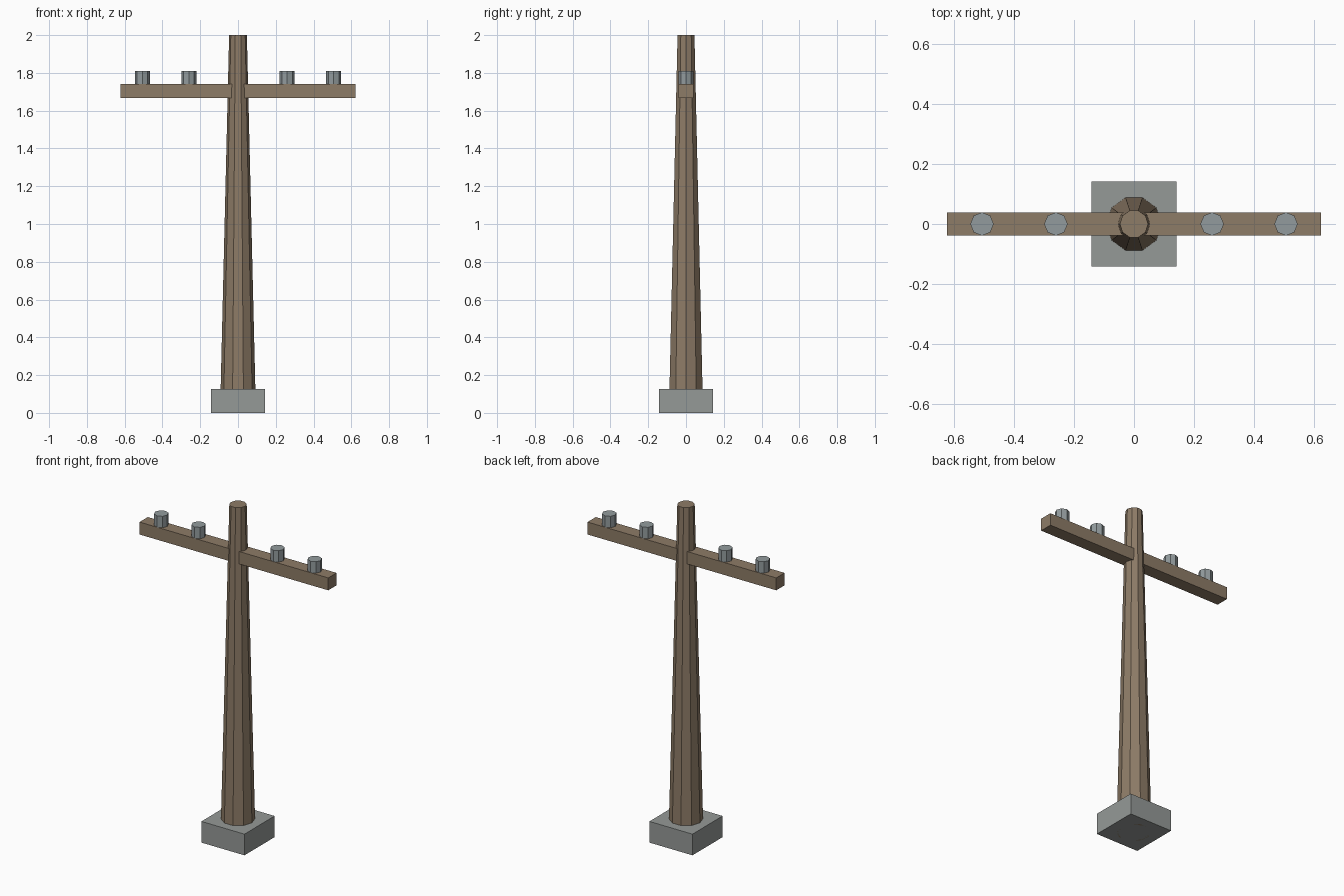
import bpy
import math

if "Cube" in bpy.data.objects:
    bpy.data.objects.remove(bpy.data.objects["Cube"])


def material(name, rgb):
    m = bpy.data.materials.new(name)
    m.diffuse_color = (*rgb, 1.0)
    m.use_nodes = True
    m.node_tree.nodes["Principled BSDF"].inputs["Base Color"].default_value = m.diffuse_color
    return m


wood = material("weathered wood", (0.27, 0.20, 0.135))
concrete = material("concrete grey", (0.30, 0.32, 0.31))
ceramic = material("ceramic grey", (0.29, 0.33, 0.34))


def finish(name, mat):
    obj = bpy.context.object
    obj.name = name
    obj.data.materials.append(mat)
    return obj


def box(name, size, center, mat):
    bpy.ops.mesh.primitive_cube_add(size=1, location=center)
    obj = finish(name, mat)
    obj.scale = size
    bpy.ops.object.transform_apply(location=False, rotation=False, scale=True)


def taper(name, sides, r1, r2, z1, z2, x, mat):
    # A corner of the prism points along +x
    bpy.ops.mesh.primitive_cone_add(
        vertices=sides, radius1=r1, radius2=r2, depth=z2 - z1,
        location=(x, 0, (z1 + z2) / 2), rotation=(0, 0, -math.pi / 2))
    finish(name, mat)


# Footing block
box("footing", (0.284, 0.284, 0.126), (0, 0, 0.063), concrete)

# Ten-sided tapering pole
taper("pole", 10, 0.095, 0.047, 0.0, 2.0, 0, wood)

# Crossarm through the pole
box("crossarm", (1.244, 0.078, 0.074), (0, 0, 1.705), wood)

# Eight-sided insulators, two on each half of the arm
for side, sign in (("left", -1), ("right", 1)):
    for place, x in (("inner", 0.26), ("outer", 0.506)):
        taper(f"insulator_{side}_{place}", 8, 0.039, 0.039, 1.735, 1.81, sign * x, ceramic)
